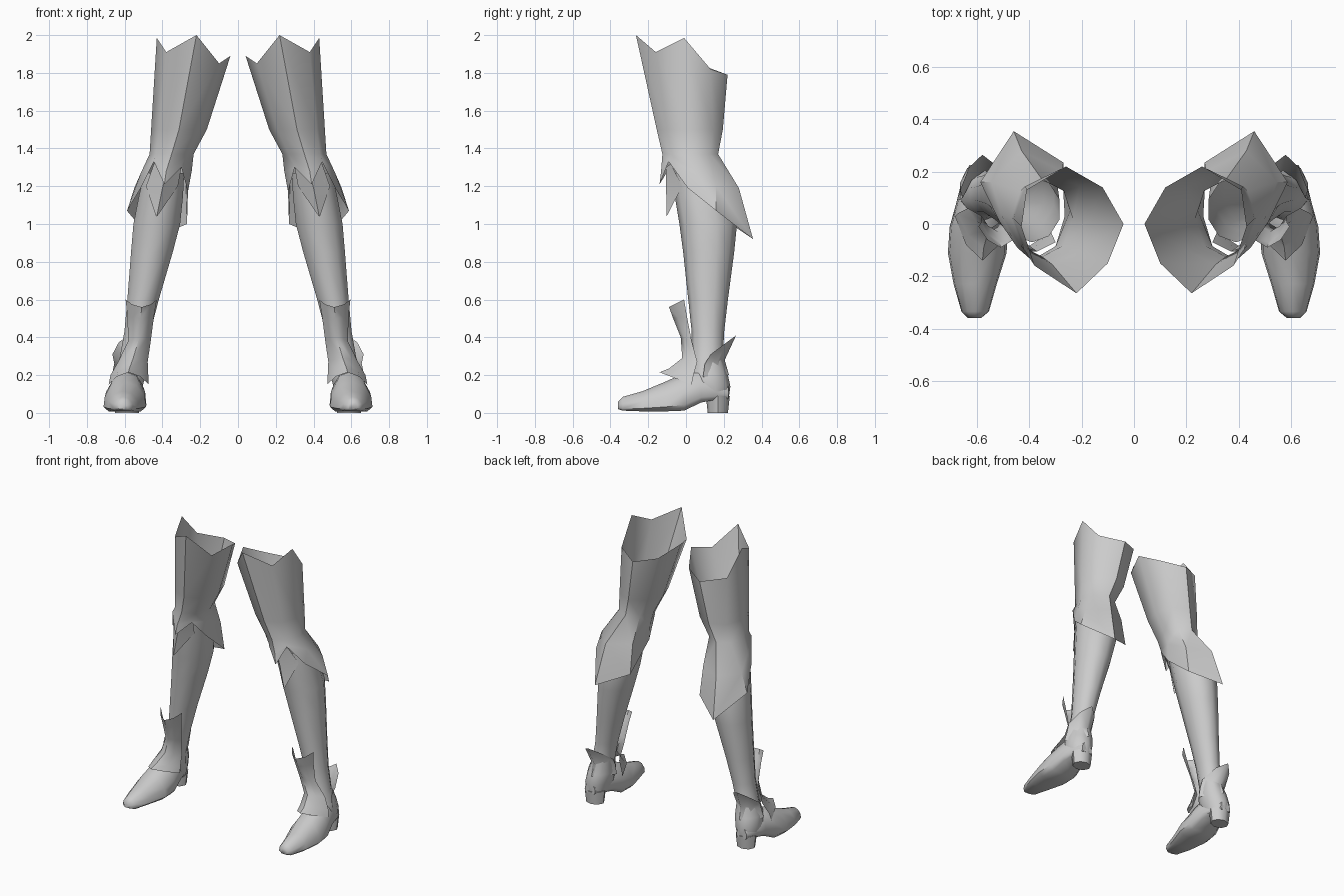
import bpy, math

grey = bpy.data.materials.new("plain grey")
grey.diffuse_color = (0.6, 0.6, 0.6, 1)


def loft(name, rings, closed=True, caps=False, angle=50):
    """Skin a list of equal-length point rings and mirror to the other leg."""
    n = len(rings[0])
    verts = [p for r in rings for p in r]
    faces = []
    for i in range(len(rings) - 1):
        for j in range(n if closed else n - 1):
            k = (j + 1) % n
            faces.append((i * n + j, i * n + k, (i + 1) * n + k, (i + 1) * n + j))
    if caps:
        faces.append(tuple(reversed(range(n))))
        faces.append(tuple(range(len(verts) - n, len(verts))))
    mesh = bpy.data.meshes.new(name)
    mesh.from_pydata(verts, [], faces)
    mesh.materials.append(grey)
    ob = bpy.data.objects.new(name, mesh)
    bpy.context.collection.objects.link(ob)
    bpy.ops.object.select_all(action='DESELECT')
    ob.select_set(True)
    bpy.context.view_layer.objects.active = ob
    bpy.ops.object.mode_set(mode='EDIT')
    bpy.ops.mesh.select_all(action='SELECT')
    bpy.ops.mesh.normals_make_consistent(inside=False)
    bpy.ops.object.mode_set(mode='OBJECT')
    bpy.ops.object.shade_smooth_by_angle(angle=math.radians(angle))
    ob.modifiers.new("other_leg", 'MIRROR').use_mirror_merge = False
    return ob


def oval(x0, x1, y0, y1, z, n=10, tilt=0.0):
    """Horizontal ring filling the given x and y range, raised toward the back by tilt."""
    cx, cy, rx, ry = (x0 + x1) / 2, (y0 + y1) / 2, (x1 - x0) / 2, (y1 - y0) / 2
    ring = []
    for i in range(n):
        a = 2 * math.pi * i / n - math.pi / 2
        ring.append((cx + rx * math.cos(a), cy + ry * math.sin(a), z + tilt * math.sin(a)))
    return ring


# Thigh: jagged top, slim knee, pointed flaps below (order: front, outer, back, inner)
thigh = [
    [(.22, -.265, 2.0), (.38, -.16, 1.91), (.43, -.01, 1.985), (.41, .13, 1.82),
     (.26, .22, 1.79), (.12, .14, 1.82), (.04, 0, 1.89), (.10, -.15, 1.85)],
    oval(.165, .46, -.155, .195, 1.5, 8),
    oval(.235, .468, -.125, .17, 1.37, 8),
    [(.38, -.132, 1.28), (.447, -.09, 1.34), (.51, .04, 1.28), (.545, .16, 1.20),
     (.43, .28, 1.19), (.275, .20, 1.2), (.245, .05, 1.28), (.30, -.085, 1.31)],
    [(.39, -.14, 1.21), (.445, -.092, 1.33), (.515, .01, 1.19), (.588, .16, 1.07),
     (.46, .355, .92), (.27, .235, 1.0), (.265, .03, 1.17), (.30, -.085, 1.30)],
]
loft("thigh", thigh)

# Knee plate: pointed flap tucked under the thigh
knee = [
    [(.30, -.07, 1.30), (.37, -.105, 1.30), (.445, -.08, 1.32)],
    [(.318, -.03, 1.20), (.40, -.105, 1.19), (.487, -.02, 1.20)],
    [(.425, -.10, 1.045), (.43, -.103, 1.04), (.435, -.10, 1.045)],
]
loft("knee_plate", knee, closed=False)

# Shin, ankle and heel cup
shin = [(.28, .50, -.07, .18, 1.27), (.285, .53, -.06, .24, 1.15), (.30, .56, -.035, .27, 1.0),
        (.34, .572, -.015, .255, .85), (.415, .59, .012, .222, .6), (.46, .605, .03, .202, .43),
        (.49, .63, .03, .195, .29), (.485, .66, .015, .22, .21), (.50, .67, .01, .235, .14),
        (.52, .65, .05, .225, .07)]
loft("shin", [oval(*s) for s in shin])

# Shoe: cross sections from toe to heel (y, inner x, outer x, bottom z, top z)
shoe = []
for y, a, b, lo, hi in [(-.36, .585, .635, .02, .06), (-.335, .555, .66, .012, .085),
                        (-.23, .525, .69, .008, .115), (-.11, .487, .712, .008, .165),
                        (-.01, .485, .705, .012, .21), (.08, .50, .68, .055, .24),
                        (.16, .52, .66, .07, .2), (.225, .55, .63, .075, .15)]:
    w, h = b - a, hi - lo
    shoe.append([(a + w * u, y, lo + h * v) for u, v in
                 [(.12, 0), (.88, 0), (1, .15), (.97, .5), (.78, .87),
                  (.5, 1), (.22, .87), (.03, .5), (0, .15)]])
loft("shoe", shoe, caps=True)

# Heel block
loft("heel", [oval(.525, .65, .115, .222, 0, 8), oval(.515, .66, .105, .232, .09, 8)], caps=True)


def shield(name, rows):
    """Curved open sheet; rows give side x's, middle x, side y/z and middle y/z."""
    rings = []
    for a, m, b, ys, zs, ym, zm in rows:
        ring = []
        for t in (-1, -.6, 0, .6, 1):
            f = 1 - t * t
            x = m + (b - m if t > 0 else m - a) * t
            ring.append((x, ys + (ym - ys) * f, zs + (zm - zs) * f))
        rings.append(ring)
    loft(name, rings, closed=False, angle=60)


# Instep guard: flared tongue above, spread over the foot below
shield("instep_guard", [
    (.43, .51, .595, -.01, .60, -.09, .56),
    (.445, .515, .585, .005, .51, -.068, .50),
    (.462, .522, .582, .03, .38, -.028, .40),
    (.478, .555, .635, .06, .27, -.02, .29),
    (.475, .575, .675, .04, .20, -.09, .235),
    (.473, .58, .685, .03, .15, -.14, .215)])

# Heel guard: pointed flap rising behind the ankle
shield("heel_guard", [
    (.475, .575, .67, .09, .19, .228, .20),
    (.48, .57, .655, .10, .26, .205, .28),
    (.475, .58, .665, .13, .31, .265, .41)])
